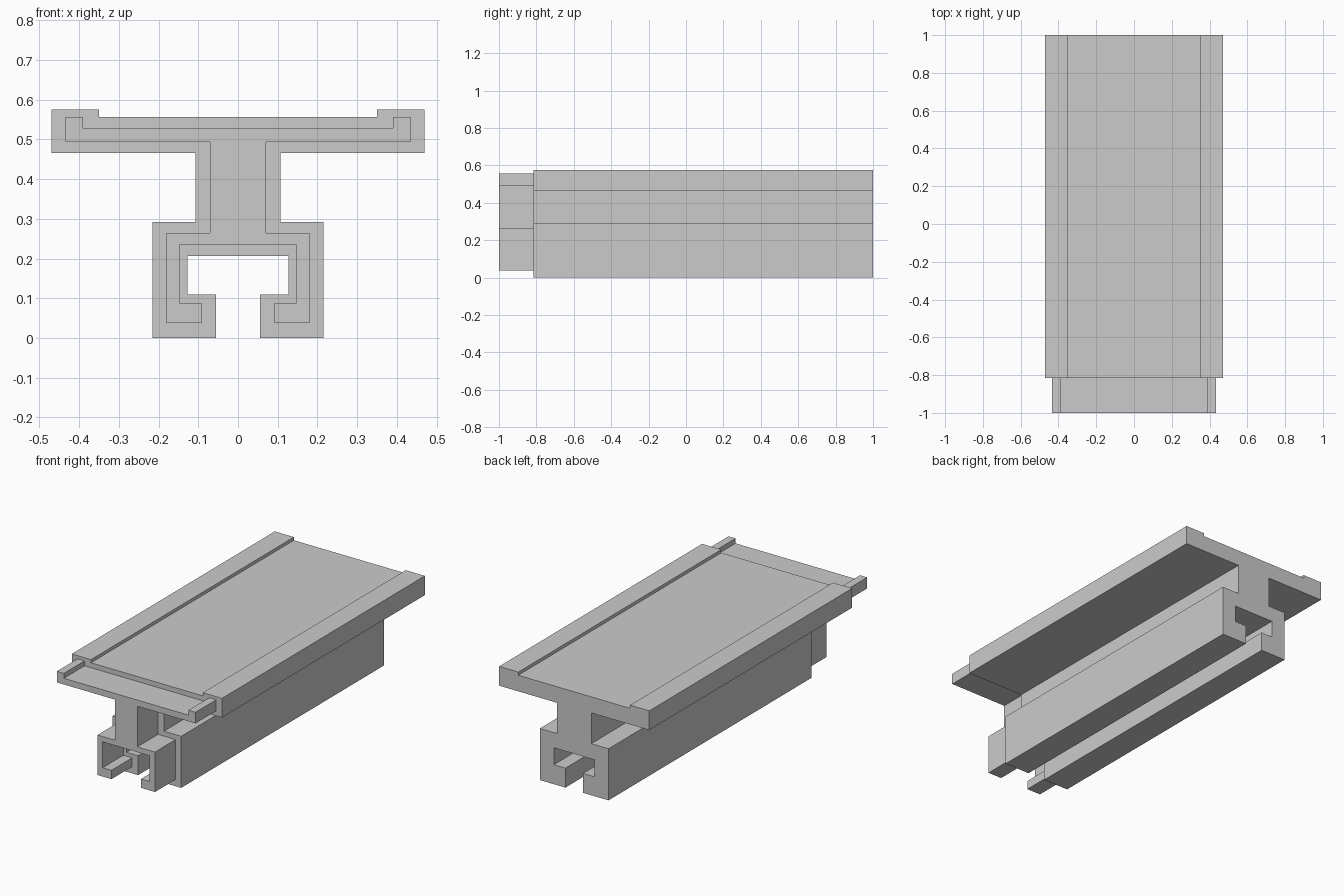
import bpy
import bmesh

cube = bpy.data.objects.get("Cube")
if cube:
    bpy.data.objects.remove(cube, do_unlink=True)

GREY = (0.6, 0.6, 0.6, 1.0)
grey = bpy.data.materials.new("plain grey")
grey.use_nodes = True
grey.diffuse_color = GREY
grey.node_tree.nodes["Principled BSDF"].inputs["Base Color"].default_value = GREY


def extrude_rail(name, half, y_front, y_back):
    """Mirror a right-hand outline across x = 0 and extrude it along y."""
    outline = half + [(-x, z) for x, z in reversed(half)]
    bm = bmesh.new()
    face = bm.faces.new([bm.verts.new((x, y_front, z)) for x, z in outline])
    result = bmesh.ops.extrude_face_region(bm, geom=[face], use_keep_orig=True)
    back = [v for v in result["geom"] if isinstance(v, bmesh.types.BMVert)]
    bmesh.ops.translate(bm, verts=back, vec=(0, y_back - y_front, 0))
    bmesh.ops.recalc_face_normals(bm, faces=bm.faces)
    mesh = bpy.data.meshes.new(name)
    bm.to_mesh(mesh)
    bm.free()
    mesh.materials.append(grey)
    obj = bpy.data.objects.new(name, mesh)
    bpy.context.collection.objects.link(obj)
    return obj


# Main rail: lipped table on a stem, with a T-slot foot
rail_half = [
    (0.35, 0.557), (0.35, 0.575), (0.47, 0.575), (0.47, 0.466),
    (0.107, 0.466), (0.107, 0.292), (0.215, 0.292), (0.215, 0),
    (0.055, 0), (0.055, 0.11), (0.127, 0.11), (0.127, 0.206),
]
extrude_rail("main_rail", rail_half, -0.815, 1.0)

# Slimmer tongue of the same section, standing out of the front end
tongue_half = [
    (0.39, 0.529), (0.39, 0.557), (0.434, 0.557), (0.434, 0.494),
    (0.07, 0.494), (0.07, 0.264), (0.18, 0.264), (0.18, 0.038),
    (0.092, 0.038), (0.092, 0.088), (0.147, 0.088), (0.147, 0.234),
]
extrude_rail("front_tongue", tongue_half, -1.0, -0.815)
